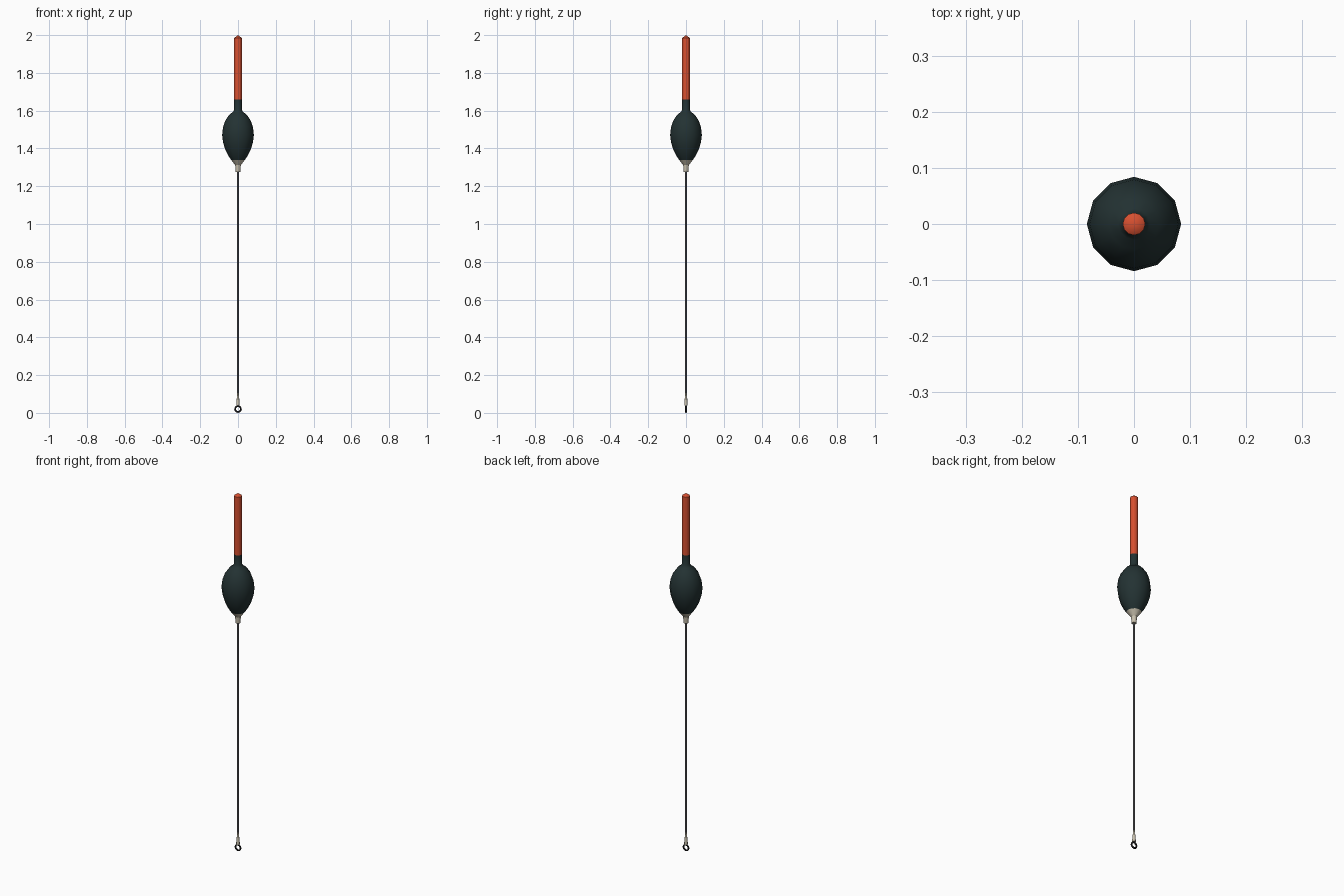
import bpy, bmesh, math

if "Cube" in bpy.data.objects:
    bpy.data.objects.remove(bpy.data.objects["Cube"])

def mat(name, r, g, b):
    m = bpy.data.materials.new(name)
    m.diffuse_color = (r, g, b, 1)
    m.use_nodes = True
    m.node_tree.nodes["Principled BSDF"].inputs["Base Color"].default_value = m.diffuse_color
    return m

ORANGE = mat("orange_red", 0.68, 0.08, 0.03)
DARK = mat("dark_green_black", 0.017, 0.032, 0.033)
BEIGE = mat("warm_beige", 0.58, 0.53, 0.42)
STEEL = mat("steel_grey", 0.2, 0.2, 0.22)
BLACK = mat("ring_black", 0.012, 0.012, 0.014)

def lathe(name, profile, material, sides=12, angle=30):
    """Revolve (radius, z) points, bottom to top, about the z axis."""
    bm = bmesh.new()
    rings = []
    for r, z in profile:
        if r == 0:
            rings.append([bm.verts.new((0, 0, z))] * sides)
        else:
            rings.append([bm.verts.new((r * math.cos(math.tau * i / sides),
                                        r * math.sin(math.tau * i / sides), z))
                          for i in range(sides)])
    for a, b in zip(rings, rings[1:]):
        for i in range(sides):
            j = (i + 1) % sides
            bm.faces.new(list(dict.fromkeys((a[i], a[j], b[j], b[i]))))
    if profile[0][0]:
        bm.faces.new(rings[0][::-1])
    if profile[-1][0]:
        bm.faces.new(rings[-1])
    me = bpy.data.meshes.new(name)
    bm.to_mesh(me)
    bm.free()
    me.materials.append(material)
    ob = bpy.data.objects.new(name, me)
    bpy.context.collection.objects.link(ob)
    smooth(ob, angle)

def smooth(ob, angle):
    bpy.ops.object.select_all(action='DESELECT')
    ob.select_set(True)
    bpy.context.view_layer.objects.active = ob
    bpy.ops.object.shade_smooth_by_angle(angle=math.radians(angle))

# Bright antenna with a small cone tip
lathe("antenna", [(0.02, 1.66), (0.02, 1.985), (0, 2.0)], ORANGE, angle=20)

# Egg-shaped float body with its neck
lathe("float_body", [(0.037, 1.34), (0.052, 1.362), (0.068, 1.395), (0.079, 1.432),
                     (0.084, 1.472), (0.079, 1.515), (0.066, 1.55), (0.045, 1.58),
                     (0.028, 1.592), (0.02, 1.605), (0.02, 1.66)], DARK, angle=40)

# Collar under the body
lathe("collar", [(0.012, 1.275), (0.015, 1.312), (0.037, 1.34)], BEIGE)

# Long wire stem
lathe("wire_stem", [(0.004, 0.045), (0.004, 1.28)], STEEL, sides=8, angle=50)

# Tapered sleeve at the foot
lathe("foot_sleeve", [(0.009, 0.038), (0.009, 0.05), (0.004, 0.105)], BEIGE)

# Line ring, facing front
bpy.ops.mesh.primitive_torus_add(major_segments=16, minor_segments=8,
                                 major_radius=0.0155, minor_radius=0.0045,
                                 location=(0, 0, 0.02), rotation=(math.pi / 2, 0, 0))
ring = bpy.context.object
ring.name = "line_ring"
ring.data.materials.append(BLACK)
smooth(ring, 60)
